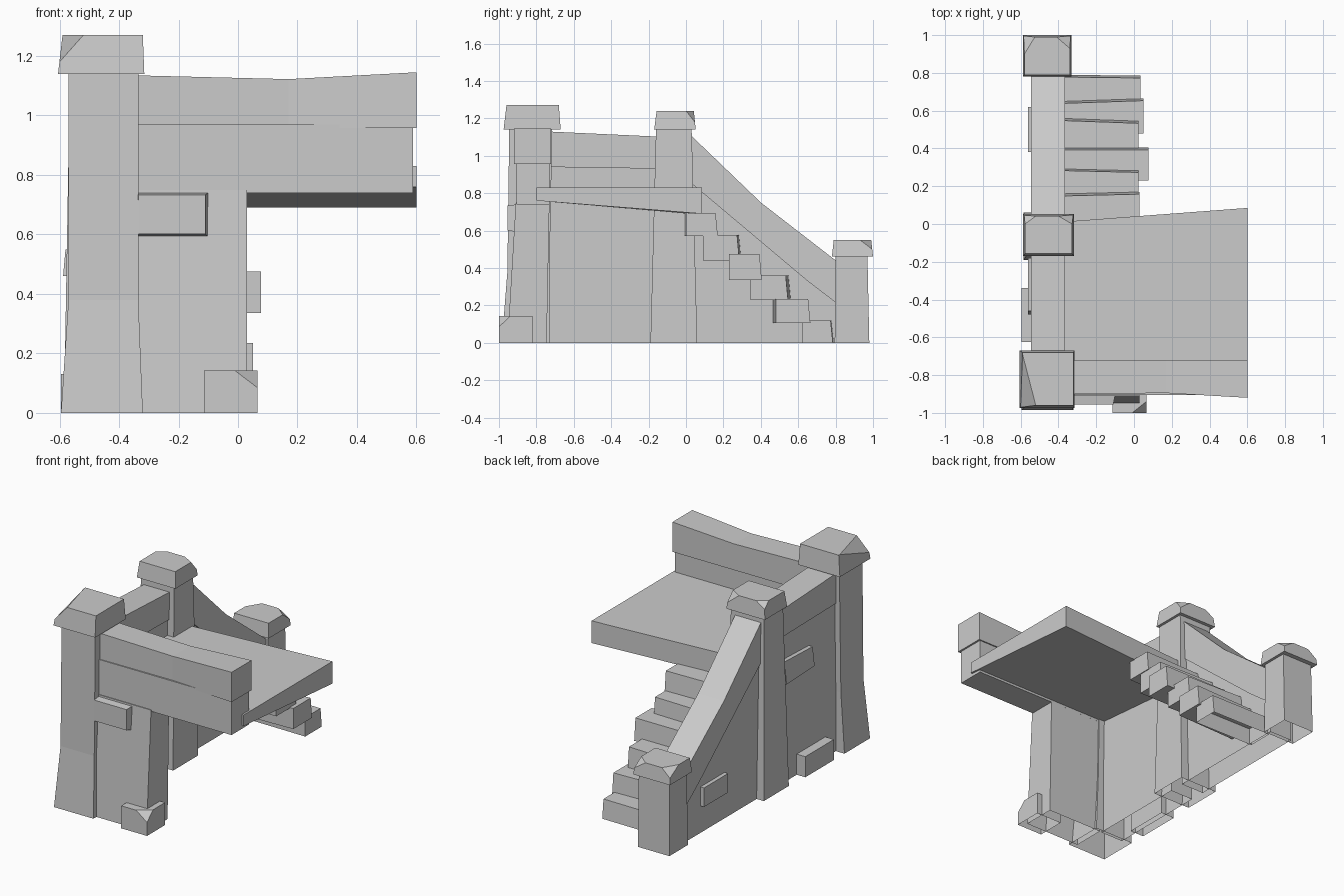
import bpy
import bmesh
from mathutils import Vector

default = bpy.data.objects.get("Cube")
if default:
    bpy.data.objects.remove(default)

stone = bpy.data.materials.new("grey_stone")
stone.use_nodes = True
COLOUR = (0.6, 0.6, 0.6, 1)
stone.diffuse_color = COLOUR
stone.node_tree.nodes["Principled BSDF"].inputs["Base Color"].default_value = COLOUR


def loft(name, rings, cuts=()):
    """Skin matching rings of points, cap the ends, slice corners, leave the ground side open."""
    bm = bmesh.new()
    loops = [[bm.verts.new(p) for p in ring] for ring in rings]
    n = len(loops[0])
    for a, b in zip(loops, loops[1:]):
        for i in range(n):
            j = (i + 1) % n
            bm.faces.new((a[i], a[j], b[j], b[i]))
    bm.faces.new(loops[0])
    bm.faces.new(loops[-1])
    bmesh.ops.recalc_face_normals(bm, faces=bm.faces)
    centre = sum((v.co for v in bm.verts), Vector()) / len(bm.verts)
    for cut in cuts:
        p, q, r = map(Vector, cut)
        normal = (q - p).cross(r - p).normalized()
        if normal.dot(p - centre) < 0:
            normal.negate()
        result = bmesh.ops.bisect_plane(bm, geom=bm.verts[:] + bm.edges[:] + bm.faces[:],
                                        plane_co=p, plane_no=normal, clear_outer=True)
        edges = [e for e in result["geom_cut"] if isinstance(e, bmesh.types.BMEdge)]
        bmesh.ops.holes_fill(bm, edges=edges)
    bmesh.ops.recalc_face_normals(bm, faces=bm.faces)
    ground = [f for f in bm.faces if all(abs(v.co.z) < 1e-5 for v in f.verts)]
    bmesh.ops.delete(bm, geom=ground, context="FACES")
    mesh = bpy.data.meshes.new(name)
    bm.to_mesh(mesh)
    bm.free()
    mesh.materials.append(stone)
    obj = bpy.data.objects.new(name, mesh)
    bpy.context.collection.objects.link(obj)
    return obj


def rect(x0, x1, y0, y1, z):
    return [(x0, y0, z), (x1, y0, z), (x1, y1, z), (x0, y1, z)]


def box(name, x0, x1, y0, y1, z0, z1, cuts=()):
    return loft(name, [rect(x0, x1, y0, y1, z0), rect(x0, x1, y0, y1, z1)], cuts)


def slab(name, x0, x1, outline):
    """Extrude a (y, z) outline along x."""
    return loft(name, [[(x, y, z) for y, z in outline] for x in (x0, x1)])


# Posts, flared at the foot
loft("front_post", [rect(-0.595, -0.32, -0.985, -0.73, 0),
                    rect(-0.57, -0.335, -0.955, -0.73, 0.38),
                    rect(-0.57, -0.335, -0.945, -0.715, 1.15)])
loft("middle_post", [rect(-0.585, -0.32, -0.19, 0.06, 0),
                     rect(-0.565, -0.335, -0.16, 0.03, 1.15)])
loft("back_post", [rect(-0.57, -0.35, 0.795, 0.98, 0),
                   rect(-0.565, -0.35, 0.8, 0.97, 0.47)])

# Tapered caps with chipped corners
loft("front_cap", [rect(-0.605, -0.315, -0.975, -0.67, 1.14),
                   rect(-0.59, -0.32, -0.96, -0.68, 1.27)],
     [[(-0.52, -0.96, 1.27), (-0.59, -0.69, 1.27), (-0.6, -0.97, 1.18)]])
loft("middle_cap", [rect(-0.587, -0.318, -0.17, 0.052, 1.14),
                    rect(-0.577, -0.328, -0.157, 0.042, 1.24)],
     [[(-0.328, 0.0, 1.24), (-0.4, 0.042, 1.24), (-0.322, 0.047, 1.18)],
      [(-0.52, 0.042, 1.24), (-0.577, 0.0, 1.24), (-0.582, 0.047, 1.2)]])
loft("back_cap", [rect(-0.588, -0.332, 0.78, 1.0, 0.46),
                  rect(-0.58, -0.34, 0.79, 0.99, 0.55)],
     [[(-0.58, 0.9, 0.55), (-0.525, 0.99, 0.55), (-0.585, 0.995, 0.5)],
      [(-0.34, 0.93, 0.55), (-0.41, 0.99, 0.55), (-0.335, 0.995, 0.5)]])

# Side wall and its coping
slab("side_wall", -0.535, -0.375, [(-0.75, 0), (-0.1, 0), (-0.1, 0.95), (-0.75, 0.95)])
slab("side_coping", -0.545, -0.365,
     [(-0.75, 0.94), (-0.1, 0.93), (-0.1, 1.1), (-0.75, 1.13)])

# Stair wall and its sloping coping
slab("stair_wall", -0.535, -0.375,
     [(0.0, 0), (0.82, 0), (0.82, 0.35), (0.4, 0.7), (0.0, 1.0)])
slab("stair_coping", -0.545, -0.365,
     [(0.02, 0.86), (0.65, 0.33), (0.82, 0.2), (0.82, 0.425), (0.4, 0.75), (0.02, 1.115)])

# Front wall, lintel and rail
loft("front_wall", [rect(-0.36, 0.03, -0.955, -0.745, 0),
                    rect(-0.36, 0.03, -0.91, -0.73, 0.75)])
box("front_lintel", -0.36, 0.588, -0.905, -0.73, 0.74, 0.97)
rail = [(-0.36, -0.9, 1.135), (0.17, -0.895, 1.122), (0.6, -0.92, 1.145)]
loft("front_rail", [[(x, y, 0.957), (x, -0.722, 0.957), (x, -0.722, z), (x, y, z)]
                    for x, y, z in rail])

# Platform, deeper toward the stairs
loft("platform", [[(x, -0.8, 0.76), (x, y, 0.69), (x, y, 0.83), (x, -0.8, 0.83)]
                  for x, y in ((-0.4, 0.01), (0.6, 0.085))])

# Steps: outer x, back y, front y, bottom, top, skew at the outer end
steps = [(0.03, 0.0, 0.17, 0.57, 0.695, 0.01),
         (0.025, 0.09, 0.285, 0.44, 0.575, -0.01),
         (0.078, 0.23, 0.405, 0.335, 0.475, 0.0),
         (0.025, 0.345, 0.545, 0.23, 0.36, -0.015),
         (0.05, 0.48, 0.665, 0.105, 0.235, 0.015),
         (0.035, 0.62, 0.785, 0, 0.12, -0.005)]
for i, (x, y0, y1, z0, z1, skew) in enumerate(steps):
    loft(f"step_{i + 1}", [[(px, y0 + s, z0), (px, y1 + s, z0), (px, y1 + s - 0.012, z1),
                            (px, y0 + s, z1)] for px, s in ((-0.39, -skew), (x, 0))])

# Protruding stones
loft("front_stone", [[(x0, y, z0), (x1, y, z0), (x1, y, z1), (x0, y, z1)]
                     for y, x0, x1, z0, z1 in ((-0.89, -0.34, -0.097, 0.588, 0.742),
                                               (-0.955, -0.335, -0.11, 0.602, 0.733))])
box("corner_stone", -0.115, 0.065, -1.0, -0.82, 0, 0.142,
    [[(-0.01, -1, 0.142), (0.065, -0.94, 0.142), (0.065, -1, 0.085)]])
box("low_side_stone", -0.595, -0.5, -0.625, -0.34, 0, 0.13)
slab("high_side_stone", -0.562, -0.5,
     [(-0.2, 0.63), (-0.48, 0.64), (-0.46, 0.77), (-0.18, 0.78)])
slab("stair_wall_stone", -0.56, -0.5,
     [(0.38, 0.17), (0.62, 0.17), (0.62, 0.29), (0.38, 0.29)])
